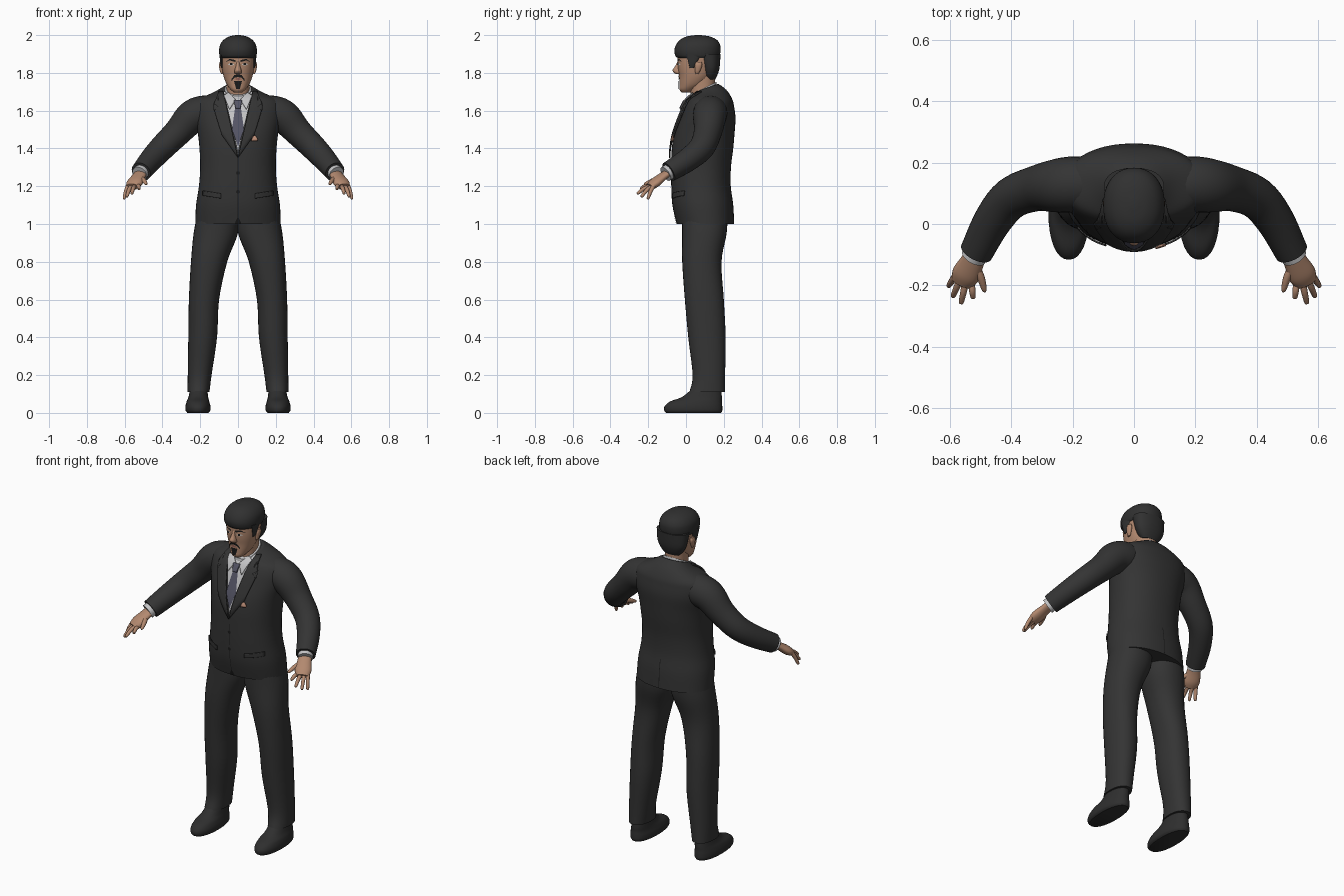
import bpy, bmesh, math
from mathutils import Vector
from mathutils.bvhtree import BVHTree

cube = bpy.data.objects.get("Cube")
if cube:
    bpy.data.objects.remove(cube)


def material(name, *rgb):
    mat = bpy.data.materials.new(name)
    mat.use_nodes = True
    mat.diffuse_color = (*rgb, 1)
    bsdf = mat.node_tree.nodes["Principled BSDF"]
    bsdf.inputs["Base Color"].default_value = (*rgb, 1)
    bsdf.inputs["Roughness"].default_value = 0.8
    return mat


SUIT = material("charcoal suit", .034, .034, .034)
HAIR = material("dark hair", .03, .03, .03)
SHOE = material("shoe leather", .028, .028, .028)
SKIN = material("skin", .45, .25, .16)
SHIRT = material("shirt grey white", .55, .55, .56)
TIE = material("slate tie", .09, .09, .13)
BLACK = material("black", .01, .01, .01)
EYE = material("eye white", .6, .58, .55)
LIP = material("lip", .3, .12, .09)
FLOWER = material("flower pink", .6, .32, .22)


def finish(name, bm, mat, mirror=False, thick=0):
    mesh = bpy.data.meshes.new(name)
    bm.to_mesh(mesh)
    bm.free()
    mesh.materials.append(mat)
    for poly in mesh.polygons:
        poly.use_smooth = True
    mesh.set_sharp_from_angle(angle=math.radians(45))
    obj = bpy.data.objects.new(name, mesh)
    bpy.context.collection.objects.link(obj)
    if thick:
        solid = obj.modifiers.new("thickness", "SOLIDIFY")
        solid.thickness = thick
        solid.offset = 0
    if mirror:
        mod = obj.modifiers.new("mirror", "MIRROR")
        mod.use_mirror_merge = False
    return obj


def smooth_rows(rows, steps):
    """Catmull-Rom interpolation of rows of numbers."""
    out = []
    for i in range(len(rows) - 1):
        a, b, c, d = (rows[min(max(i + k, 0), len(rows) - 1)] for k in (-1, 0, 1, 2))
        for s in range(steps):
            t = s / steps
            out.append([q + t * (r - p) / 2 + t * t * (2 * p - 5 * q + 4 * r - e) / 2
                        + t ** 3 * (3 * q - p - 3 * r + e) / 2
                        for p, q, r, e in zip(a, b, c, d)])
    return out + [list(rows[-1])]


def skin_rings(name, rings, mat, mirror):
    """Bridge closed rings of points and cap both ends."""
    bm = bmesh.new()
    loops = [[bm.verts.new(p) for p in ring] for ring in rings]
    n = len(loops[0])
    for low, high in zip(loops, loops[1:]):
        for i in range(n):
            j = (i + 1) % n
            bm.faces.new((low[i], low[j], high[j], high[i]))
    bm.faces.new(loops[0][::-1])
    bm.faces.new(loops[-1])
    bmesh.ops.recalc_face_normals(bm, faces=bm.faces)
    return finish(name, bm, mat, mirror)


def circle(n, power):
    for i in range(n):
        a = math.tau * i / n
        yield [math.copysign(abs(f) ** (2 / power), f) for f in (math.cos(a), math.sin(a))]


def loft(name, mat, rows, mirror=False, n=32, power=2.2, steps=5):
    """Rows: height, centre x, half width, front y, back y, optional tilt."""
    rows = [(*r, 0)[:6] for r in rows]
    rings = []
    for z, cx, rx, front, back, tilt in smooth_rows(rows, steps):
        cy, ry = (front + back) / 2, (back - front) / 2
        rings.append([(cx + c * rx, cy + s * ry, z + tilt * s * ry)
                      for c, s in circle(n, power)])
    return skin_rings(name, rings, mat, mirror)


def tube(name, mat, rows, wide=1, n=20, steps=5):
    """Rows: x, y, z, radius. Swept along the path."""
    path = smooth_rows(rows, steps)
    pts = [Vector(p[:3]) for p in path]
    rings = []
    for i, p in enumerate(pts):
        tangent = (pts[min(i + 1, len(pts) - 1)] - pts[max(i - 1, 0)]).normalized()
        side = tangent.cross(Vector((0, 0, 1))).normalized()
        up = side.cross(tangent)
        r = path[i][3]
        rings.append([p + side * c * r * wide + up * s * r / wide for c, s in circle(n, 2)])
    return skin_rings(name, rings, mat, True)


def patch(name, mat, target, outline, lift=.003, mirror=False, thick=0, back=False, cuts=7):
    """Lay a flat x-z outline onto the front or back of a body part."""
    tree = BVHTree.FromPolygons([v.co for v in target.data.vertices],
                                [p.vertices for p in target.data.polygons])
    way = -1 if back else 1
    bm = bmesh.new()
    bm.faces.new([bm.verts.new((x, 0, z)) for x, z in outline])
    bmesh.ops.triangulate(bm, faces=bm.faces)
    bmesh.ops.subdivide_edges(bm, edges=bm.edges, cuts=cuts, use_grid_fill=True)
    for v in bm.verts:
        hit = tree.ray_cast(Vector((v.co.x, -way, v.co.z)), Vector((0, way, 0)))[0]
        v.co.y = (hit.y if hit else .05) - way * lift
    bmesh.ops.recalc_face_normals(bm, faces=bm.faces)
    if bm.faces and sum(f.normal.y for f in bm.faces) * way > 0:
        bmesh.ops.reverse_faces(bm, faces=bm.faces)
    return finish(name, bm, mat, mirror, thick)


def strip(x, low, high, half=.002):
    return [(x - half, low), (x + half, low), (x + half, high), (x - half, high)]


# Jacket body
jacket = loft("jacket_body", SUIT, [
    (1.0, 0, .226, -.05, .255), (1.1, 0, .222, -.072, .25), (1.2, 0, .207, -.078, .237),
    (1.3, 0, .2, -.078, .238), (1.4, 0, .204, -.075, .25), (1.48, 0, .213, -.062, .257),
    (1.56, 0, .23, -.035, .262), (1.62, 0, .232, -.012, .255), (1.66, 0, .21, .01, .245),
    (1.695, 0, .13, .03, .215, .15), (1.72, 0, .08, .045, .17, .35)], n=48)

# Trousers and shoes
loft("trouser_legs", SUIT, [
    (.11, .209, .058, .018, .207), (.2, .203, .063, .035, .207), (.4, .187, .076, .012, .21),
    (.6, .18, .08, -.006, .2), (.8, .153, .096, -.02, .188), (.95, .118, .117, -.02, .215),
    (1.05, .11, .105, -.02, .22)], mirror=True)
loft("shoes", SHOE, [
    (0, .212, .056, -.105, .185), (.012, .212, .065, -.115, .192), (.035, .212, .066, -.113, .192),
    (.06, .212, .06, -.085, .19), (.085, .21, .052, -.02, .19), (.13, .208, .045, .035, .185)],
    mirror=True)

# Sleeves, shirt cuffs and hands
tube("sleeves", SUIT, [
    (.11, .13, 1.595, .08), (.18, .13, 1.59, .09), (.245, .125, 1.565, .088),
    (.32, .115, 1.485, .074), (.4, .083, 1.405, .068), (.46, .01, 1.34, .062),
    (.513, -.092, 1.276, .054)], n=28)
tube("shirt_cuffs", SHIRT, [(.5, -.07, 1.29, .04), (.522, -.108, 1.265, .042)])
tube("palms", SKIN, [
    (.508, -.085, 1.278, .026), (.527, -.125, 1.25, .029), (.547, -.165, 1.218, .034),
    (.56, -.192, 1.197, .026)], wide=1.35)
tips = [(.523, -.243, 1.185), (.563, -.26, 1.16), (.59, -.238, 1.143), (.604, -.203, 1.132)]
for label, off, tip in zip(("index", "middle", "ring", "little"), (-.03, -.01, .01, .03), tips):
    base = Vector((.556 + .9 * off, -.182 + .35 * off, 1.202))
    tip = Vector(tip)
    mid = base.lerp(tip, .5) + Vector((0, 0, .006))
    tube(label + "_fingers", SKIN, [(*base, .011), (*mid, .0105), (*base.lerp(tip, .92), .008),
                                    (*tip, .003)], n=12)
tube("thumbs", SKIN, [(.522, -.125, 1.248, .014), (.5, -.17, 1.232, .013),
                      (.488, -.21, 1.215, .009), (.485, -.222, 1.21, .003)], n=12)

# Neck and shirt collar
loft("neck", SKIN, [(1.6, 0, .062, .035, .15), (1.7, 0, .06, .022, .152),
                    (1.78, 0, .062, .015, .155)])
loft("shirt_collar", SHIRT, [(1.65, 0, .082, .015, .16, .3), (1.69, 0, .078, .008, .163, .45),
                             (1.715, 0, .07, .01, .16, .5)])

# Head, nose and ears
head = loft("head", SKIN, [
    (1.696, 0, .022, -.022, .025), (1.712, 0, .04, -.034, .05), (1.74, 0, .06, -.035, .1),
    (1.78, 0, .076, -.036, .135), (1.82, 0, .084, -.042, .15), (1.86, 0, .088, -.044, .16),
    (1.91, 0, .088, -.042, .165), (1.95, 0, .075, -.025, .15), (1.98, 0, .04, .02, .11)], n=40)
loft("nose", SKIN, [
    (1.793, 0, .01, -.052, -.02), (1.8, 0, .019, -.062, -.02), (1.814, 0, .018, -.071, -.02),
    (1.835, 0, .012, -.058, -.02), (1.862, 0, .008, -.044, -.02)], n=16)
loft("ears", SKIN, [
    (1.795, .084, .005, .05, .066), (1.81, .087, .009, .048, .075), (1.84, .09, .011, .046, .086),
    (1.858, .089, .008, .052, .082)], mirror=True, n=16)

# Hair
loft("hair_crown", HAIR, [
    (1.88, 0, .091, -.046, .17), (1.892, 0, .098, -.057, .178), (1.92, 0, .1, -.062, .183),
    (1.95, 0, .094, -.052, .18), (1.976, 0, .075, -.03, .162), (1.993, 0, .045, .005, .125),
    (2.0, 0, .012, .05, .08)], n=40)
loft("hair_back", HAIR, [
    (1.765, 0, .05, .105, .155), (1.79, 0, .072, .09, .167), (1.83, 0, .09, .08, .178),
    (1.9, 0, .098, .06, .183)])
loft("sideburns", HAIR, [
    (1.825, .083, .005, .02, .04), (1.85, .087, .007, .014, .055), (1.9, .09, .008, .0, .08)],
    mirror=True, n=16)

# Face details
patch("eyebrows", BLACK, head, [(.014, 1.858), (.045, 1.866), (.066, 1.857), (.045, 1.874),
                                (.014, 1.868)], mirror=True)
patch("eyes", EYE, head, [(.019, 1.844), (.036, 1.838), (.054, 1.845), (.036, 1.853)], mirror=True)
patch("irises", BLACK, head, [(.03, 1.841), (.042, 1.841), (.042, 1.852), (.03, 1.852)],
      lift=.005, mirror=True)
patch("moustache", BLACK, head, [(0, 1.792), (.02, 1.788), (.036, 1.765), (.033, 1.757),
                                 (.02, 1.774), (0, 1.778)], lift=.004, mirror=True)
patch("lips", LIP, head, [(-.022, 1.768), (0, 1.76), (.022, 1.768), (0, 1.775)], lift=.004)
patch("goatee", BLACK, head, [(-.022, 1.758), (.022, 1.758), (.01, 1.716), (-.01, 1.716)],
      lift=.004)

# Shirt front, tie and collar points
patch("shirt_front", SHIRT, jacket, [(0, 1.39), (.075, 1.7), (-.075, 1.7)], lift=.004)
patch("tie", TIE, jacket, [(0, 1.41), (.032, 1.5), (.014, 1.625), (-.014, 1.625), (-.032, 1.5)],
      lift=.01)
patch("tie_knot", TIE, jacket, [(.013, 1.612), (.022, 1.655), (-.022, 1.655), (-.013, 1.612)],
      lift=.016, thick=.008)
patch("collar_points", SHIRT, jacket, [(.012, 1.658), (.045, 1.605), (.075, 1.68), (.05, 1.695)],
      lift=.014, thick=.006, mirror=True)

# Lapels, front seam, buttons, pockets, vent and flower
patch("lapels", SUIT, jacket, [(0, 1.35), (.078, 1.7), (.1, 1.702), (.128, 1.635), (.105, 1.622),
                               (.125, 1.6), (.085, 1.47)], lift=.01, thick=.008, mirror=True)
patch("front_seam", BLACK, jacket, strip(0, 1.03, 1.35, .0015))
patch("hem_opening", BLACK, jacket, [(-.018, 1.002), (.018, 1.002), (0, 1.04)])
patch("back_vent", BLACK, jacket, strip(0, 1.002, 1.17), back=True)
for label, height in (("upper", 1.27), ("lower", 1.17)):
    disc = [(.01 * c, height + .01 * s) for c, s in circle(10, 2)]
    patch(label + "_button", BLACK, jacket, disc, lift=.005, cuts=1)
patch("pocket_flaps", SUIT, jacket, [(.09, 1.135), (.185, 1.15), (.185, 1.175), (.09, 1.16)],
      lift=.005, thick=.006, mirror=True)
patch("pocket_seams", BLACK, jacket, [(.09, 1.16), (.185, 1.175), (.185, 1.179), (.09, 1.164)],
      lift=.006, mirror=True)
patch("flower", FLOWER, jacket, [(.07, 1.44), (.102, 1.44), (.104, 1.45), (.09, 1.47),
                                 (.078, 1.462)], lift=.016, thick=.006, cuts=2)
